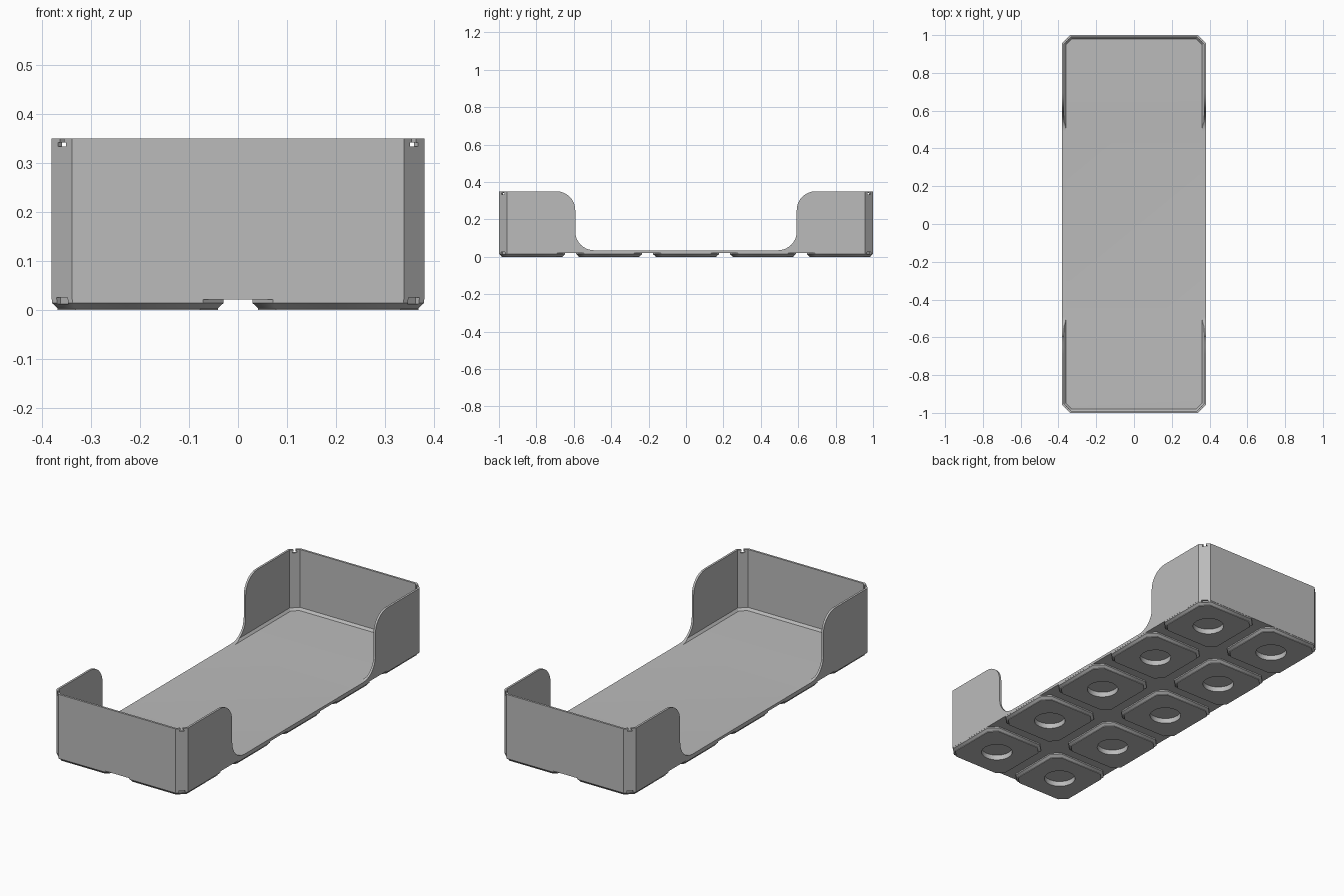
import bpy, bmesh, math
from mathutils import Matrix

if "Cube" in bpy.data.objects:
    bpy.data.objects.remove(bpy.data.objects["Cube"])

HX, HY, H = 0.381, 1.0, 0.35      # tray half sizes and height
CH = 0.042                        # corner chamfer
WALL = 0.011
FLOOR = 0.035
FOOT = 0.1755
PX, PY = 0.205, 0.4115            # foot spacing

grey = bpy.data.materials.new("grey plastic")
grey.diffuse_color = (0.5, 0.5, 0.5, 1)
grey.use_nodes = True
grey.node_tree.nodes["Principled BSDF"].inputs["Base Color"].default_value = grey.diffuse_color


def octagon(hx, hy, c):
    return [(hx, c - hy), (hx, hy - c), (hx - c, hy), (c - hx, hy),
            (-hx, hy - c), (-hx, c - hy), (c - hx, -hy), (hx - c, -hy)]


def loft(bm, rings, cx=0, cy=0):
    """Closed solid through (z, outline) rings."""
    rows = [[bm.verts.new((x + cx, y + cy, z)) for x, y in pts] for z, pts in rings]
    n = len(rows[0])
    bm.faces.new(rows[0][::-1])
    bm.faces.new(rows[-1])
    for a, b in zip(rows, rows[1:]):
        for i in range(n):
            j = (i + 1) % n
            bm.faces.new((a[i], a[j], b[j], b[i]))


def finish(bm, name):
    bmesh.ops.recalc_face_normals(bm, faces=bm.faces)
    me = bpy.data.meshes.new(name)
    bm.to_mesh(me)
    bm.free()
    me.materials.append(grey)
    ob = bpy.data.objects.new(name, me)
    bpy.context.collection.objects.link(ob)
    return ob


def combine(target, other, op):
    mod = target.modifiers.new(other.name, 'BOOLEAN')
    mod.operation, mod.object, mod.solver = op, other, 'EXACT'
    bpy.context.view_layer.objects.active = target
    bpy.ops.object.modifier_apply(modifier=mod.name)
    bpy.data.objects.remove(other)


# Outer body
bm = bmesh.new()
loft(bm, [(0.021, octagon(HX, HY, CH)), (H, octagon(HX, HY, CH))])
tray = finish(bm, "tray")

# Hollow inside, with a small bevel around the floor
bm = bmesh.new()
ix, iy, ic = HX - WALL, HY - WALL, CH - 0.006
loft(bm, [(FLOOR, octagon(ix - 0.01, iy - 0.01, ic - 0.006)),
          (FLOOR + 0.012, octagon(ix, iy, ic)), (0.5, octagon(ix, iy, ic))])
combine(tray, finish(bm, "hollow"), 'DIFFERENCE')

# Rounded opening through both side walls
R, EDGE = 0.1, 0.592
half = []
for k in range(9):                # lower round
    a = math.radians(-90 + 90 * k / 8)
    half.append((EDGE - R + R * math.cos(a), FLOOR + R + R * math.sin(a)))
for k in range(9):                # upper round
    a = math.radians(180 - 90 * k / 8)
    half.append((EDGE + R + R * math.cos(a), H - R + R * math.sin(a)))
half.append((EDGE + R, 0.5))
profile = half + [(-y, z) for y, z in reversed(half)]
bm = bmesh.new()
loft(bm, [(-0.6, profile), (0.6, profile)])
bmesh.ops.transform(bm, verts=bm.verts,
                    matrix=Matrix(((0, 0, 1, 0), (1, 0, 0, 0), (0, 1, 0, 0), (0, 0, 0, 1))))
combine(tray, finish(bm, "side_opening"), 'DIFFERENCE')

# Ten chamfered feet
bm = bmesh.new()
centres = [(sx * PX, j * PY) for sx in (-1, 1) for j in range(-2, 3)]
for cx, cy in centres:
    loft(bm, [(z, octagon(h, h, c)) for z, h, c in
              ((0, 0.164, 0.037), (0.003, 0.164, 0.037), (0.014, FOOT, CH), (0.027, FOOT, CH))],
         cx, cy)
combine(tray, finish(bm, "feet"), 'UNION')

# Round sockets under the feet
bm = bmesh.new()
circle = [(0.077 * math.cos(math.tau * k / 24), 0.077 * math.sin(math.tau * k / 24))
          for k in range(24)]
for cx, cy in centres:
    loft(bm, [(-0.02, circle), (0.027, circle)], cx, cy)
combine(tray, finish(bm, "sockets"), 'DIFFERENCE')

# Keyhole notches at the top and clip slots at the bottom of each corner
keyhole = [(-0.011, 0.334), (0.011, 0.334), (0.011, 0.342), (0.006, 0.342),
           (0.006, 0.37), (-0.006, 0.37), (-0.006, 0.342), (-0.011, 0.342)]
slot = [(-0.016, 0.012), (0.016, 0.012), (0.016, 0.025), (-0.016, 0.025)]
bm = bmesh.new()
for sx in (-1, 1):
    for sy in (-1, 1):
        turn = Matrix.Rotation(math.atan2(sy, sx), 4, 'Z')
        place = Matrix.Translation((sx * (HX - CH / 2), sy * (HY - CH / 2), 0)) @ turn
        for pts, depth in ((keyhole, 0.03), (slot, 0.012)):
            part = bmesh.new()
            loft(part, [(-depth, pts), (0.03, pts)])
            swap = Matrix(((0, 0, 1, 0), (1, 0, 0, 0), (0, 1, 0, 0), (0, 0, 0, 1)))
            bmesh.ops.transform(part, verts=part.verts, matrix=place @ swap)
            tmp = bpy.data.meshes.new("notch")
            part.to_mesh(tmp)
            part.free()
            bm.from_mesh(tmp)
            bpy.data.meshes.remove(tmp)
combine(tray, finish(bm, "notches"), 'DIFFERENCE')

# Smooth the rounds, keep edges sharp
tray.select_set(True)
bpy.context.view_layer.objects.active = tray
bpy.ops.object.shade_smooth_by_angle(angle=math.radians(30))
